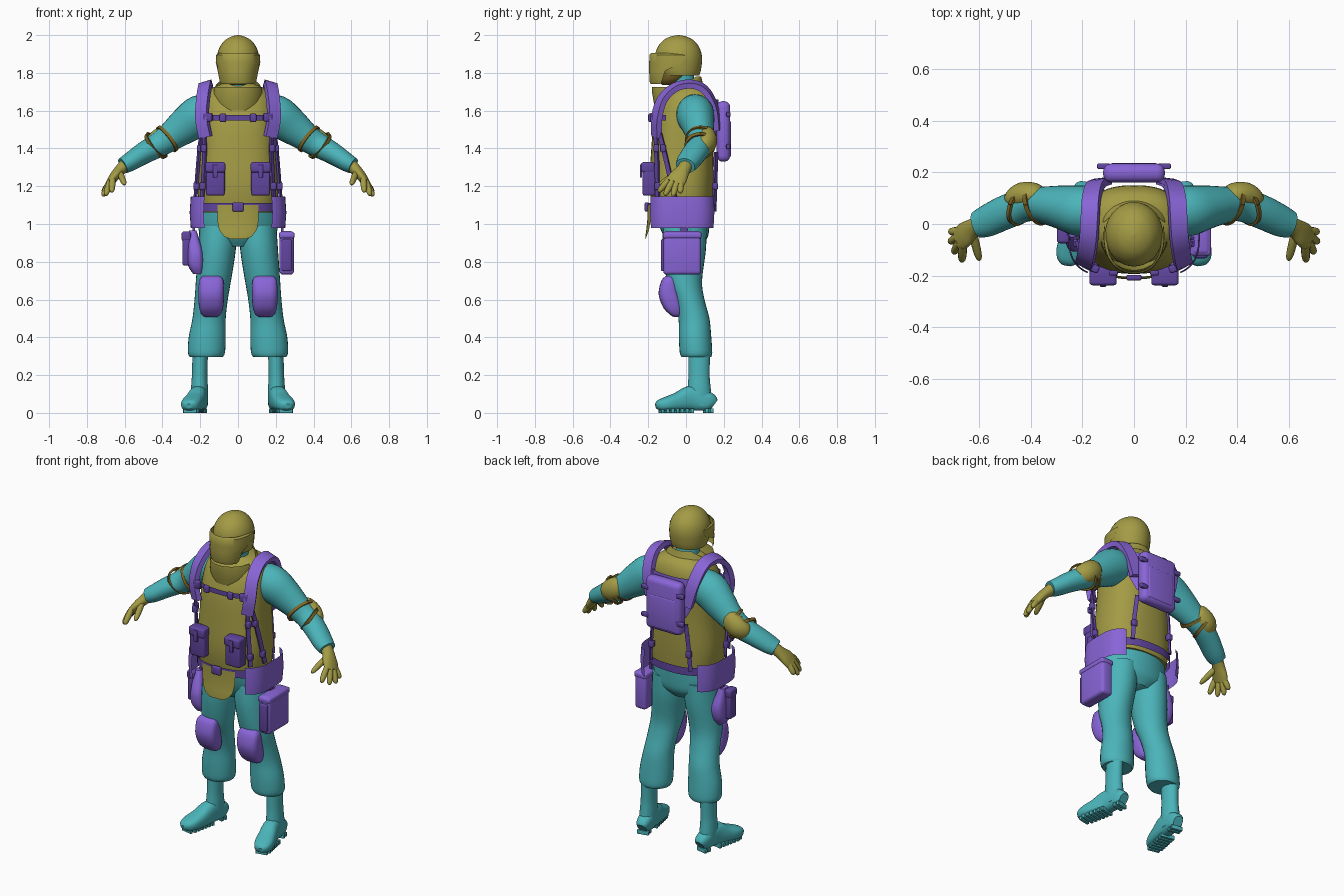
import bpy, bmesh, math
from mathutils import Vector, Matrix

cube = bpy.data.objects.get("Cube")
if cube:
    bpy.data.objects.remove(cube, do_unlink=True)


def material(name, rgb):
    m = bpy.data.materials.new(name)
    m.use_nodes = True
    m.diffuse_color = (*rgb, 1)
    m.node_tree.nodes["Principled BSDF"].inputs["Base Color"].default_value = (*rgb, 1)
    return m


OLIVE = material("olive", (.37, .33, .06))
TEAL = material("teal", (.07, .46, .49))
PURPLE = material("purple", (.25, .13, .68))
DARK = material("dark purple", (.12, .06, .35))
BROWN = material("dark olive", (.2, .13, .02))
made = []


def finish(name, bm, mat):
    bmesh.ops.recalc_face_normals(bm, faces=bm.faces)
    mesh = bpy.data.meshes.new(name)
    bm.to_mesh(mesh)
    bm.free()
    mesh.materials.append(mat)
    ob = bpy.data.objects.new(name, mesh)
    bpy.context.collection.objects.link(ob)
    made.append(ob)
    return ob


def pair(ob):
    """Copy a left part to the right side."""
    bm = bmesh.new()
    bm.from_mesh(ob.data)
    bmesh.ops.scale(bm, vec=(-1, 1, 1), verts=bm.verts)
    finish(ob.name.replace("left", "right"), bm, ob.data.materials[0])


def smooth(rows, sub=4):
    """Catmull-Rom through rows of numbers."""
    rows = [Vector(r) for r in rows]
    out = []
    for i in range(len(rows) - 1):
        a, b, c, d = rows[max(i - 1, 0)], rows[i], rows[i + 1], rows[min(i + 2, len(rows) - 1)]
        for k in range(sub):
            t = k / sub
            out.append(b + (c - a) * (t / 2) + (a * 2 - b * 5 + c * 4 - d) * (t * t / 2)
                       + (b * 3 - a - c * 3 + d) * (t ** 3 / 2))
    return out + [rows[-1]]


def sp(v, p):
    return math.copysign(abs(v) ** (2 / p), v)


def skin(name, rings, mat):
    bm = bmesh.new()
    loops = [[bm.verts.new(p) for p in ring] for ring in rings]
    for a, b in zip(loops, loops[1:]):
        for i in range(len(a)):
            j = (i + 1) % len(a)
            bm.faces.new((a[i], a[j], b[j], b[i]))
    bm.faces.new(loops[0])
    bm.faces.new(loops[-1])
    return finish(name, bm, mat)


def loft(name, rows, mat, ref=None, p=2.0, n=28):
    """Rows are x, y, z, rx, ry; rings lie flat, or across the path if ref is given."""
    rows = smooth(rows)
    pts = [Vector(r[:3]) for r in rows]
    rings = []
    for i, r in enumerate(rows):
        u, v = Vector((1, 0, 0)), Vector((0, 1, 0))
        if ref:
            t = (pts[min(i + 1, len(pts) - 1)] - pts[max(i - 1, 0)]).normalized()
            u = Vector(ref)
            u = (u - t * u.dot(t)).normalized()
            v = t.cross(u)
        rings.append([pts[i] + u * r[3] * sp(math.cos(math.tau * k / n), p)
                      + v * r[4] * sp(math.sin(math.tau * k / n), p) for k in range(n)])
    return skin(name, rings, mat)


def ribbon(name, pts, width, thick, mat, center=(0, 0, 1.4)):
    """Flat strap facing away from a centre."""
    pts = [Vector(q) for q in smooth(pts, 5)]
    rings = []
    for i, q in enumerate(pts):
        t = (pts[min(i + 1, len(pts) - 1)] - pts[max(i - 1, 0)]).normalized()
        out = q - Vector(center)
        out = (out - t * out.dot(t)).normalized()
        w, h = t.cross(out) * width / 2, out * thick / 2
        rings.append([q + w + h, q - w + h, q - w - h, q + w - h])
    return skin(name, rings, mat)


def arc(name, rows, mat, facing=0, thick=.014, p=2.5, n=32):
    """Curved plate; rows are z, rx, ry, cy, half angle. Facing 0 is front, 90 is left."""
    bm = bmesh.new()
    grid = []
    for z, rx, ry, cy, half in rows:
        line = []
        for k in range(n + 1):
            a = math.radians(facing + half * (2 * k / n - 1))
            line.append(bm.verts.new((rx * sp(math.sin(a), p), cy - ry * sp(math.cos(a), p), z)))
        grid.append(line)
    for a, b in zip(grid, grid[1:]):
        for k in range(n):
            bm.faces.new((a[k], a[k + 1], b[k + 1], b[k]))
    bmesh.ops.solidify(bm, geom=bm.faces[:], thickness=thick)
    return finish(name, bm, mat)


def box(name, loc, size, mat, bevel=.008, rot=0):
    bm = bmesh.new()
    bmesh.ops.create_cube(bm, size=1)
    bmesh.ops.scale(bm, vec=size, verts=bm.verts)
    bmesh.ops.bevel(bm, geom=bm.edges[:], offset=bevel, segments=3, profile=.5, affect='EDGES')
    bmesh.ops.transform(bm, matrix=Matrix.Translation(loc) @ Matrix.Rotation(rot, 4, 'Z'), verts=bm.verts)
    return finish(name, bm, mat)


# Body and vest
loft("pelvis", [(0, 0, .88, .08, .08), (0, 0, .93, .19, .115), (0, -.01, 1.0, .21, .135),
                (0, -.02, 1.1, .2, .15)], TEAL)
loft("vest", [(0, -.02, 1.06, .2, .155), (0, -.025, 1.2, .215, .168), (0, -.02, 1.38, .203, .165),
              (0, -.01, 1.54, .197, .16), (0, .005, 1.65, .185, .142), (0, .015, 1.71, .15, .11),
              (0, .01, 1.74, .09, .08)], OLIVE, p=2.5, n=40)
arc("groin_flap", [(1.1, .2, .185, -.02, 28), (1.02, .2, .185, -.02, 28), (.97, .2, .19, -.02, 25),
                   (.935, .2, .195, -.02, 17), (.92, .2, .195, -.02, 8)], OLIVE)
arc("throat_collar", [(1.6, .12, .13, -.03, 50), (1.64, .135, .14, -.03, 62), (1.7, .135, .15, -.03, 72),
                      (1.725, .13, .15, -.03, 76)], OLIVE, p=2)
arc("nape_collar", [(1.69, .14, .11, 0, 90), (1.74, .115, .09, 0, 85), (1.78, .09, .08, 0, 50)],
    OLIVE, facing=180, p=2)

# Head, helmet and visor
loft("neck", [(0, .0, 1.68, .085, .075), (0, -.015, 1.74, .068, .066), (0, -.03, 1.8, .07, .07)], TEAL)
loft("head", [(0, -.09, 1.735, .035, .035), (0, -.07, 1.765, .07, .075), (0, -.045, 1.82, .09, .1)], BROWN)
loft("helmet", [(0, -.03, 1.785, .1, .1), (0, -.035, 1.82, .108, .115), (0, -.04, 1.88, .112, .125),
                (0, -.04, 1.93, .1, .113), (0, -.04, 1.97, .072, .083), (0, -.04, 1.992, .036, .043),
                (0, -.04, 2.0, .003, .003)], OLIVE, n=36)
arc("visor", [(1.905, .108, .14, -.045, 70), (1.895, .117, .148, -.045, 104), (1.855, .118, .15, -.045, 98),
              (1.81, .117, .15, -.045, 66), (1.755, .112, .148, -.045, 58), (1.74, .105, .142, -.045, 52)],
    OLIVE, p=2.2)

# Arms, hands and elbow pads
arm = (0, 1, 0)
pair(loft("left_arm", [(.12, .045, 1.59, .09, .095), (.2, .05, 1.575, .1, .108), (.28, .065, 1.52, .085, .096),
                       (.36, .075, 1.46, .07, .076), (.42, .075, 1.42, .066, .066), (.5, .045, 1.375, .066, .058),
                       (.57, .012, 1.33, .062, .05), (.61, -.003, 1.308, .052, .043)], TEAL, arm))
pair(loft("left_palm", [(.59, .005, 1.318, .036, .036), (.625, -.015, 1.285, .037, .03),
                        (.655, -.04, 1.25, .05, .026), (.68, -.06, 1.215, .05, .02)], OLIVE, arm))
fingers = {"thumb": ((.625, -.04, 1.27), (.6, -.14, 1.21)), "index": ((.665, -.095, 1.23), (.668, -.145, 1.17)),
           "middle": ((.68, -.075, 1.22), (.7, -.112, 1.152)), "ring": ((.685, -.05, 1.215), (.715, -.07, 1.148)),
           "little": ((.682, -.028, 1.215), (.715, -.03, 1.165))}
for key, (a, b) in fingers.items():
    a, b = Vector(a), Vector(b)
    pair(loft("left_" + key, [(*a.lerp(b, f), r, r) for f, r in
                              ((-.2, .015), (.3, .017), (.75, .015), (.95, .01), (1.02, .003))],
              OLIVE, (1, 0, 0), n=12))
pair(loft("left_elbow_pad", [(.35, .1, 1.475, .02, .025), (.38, .11, 1.465, .046, .058),
                             (.43, .11, 1.43, .052, .062), (.47, .09, 1.405, .04, .05),
                             (.49, .075, 1.395, .02, .02)], OLIVE, arm))
for key, x0, lean in (("upper", .375, .02), ("lower", .435, -.025)):
    rows = []
    for k in range(13):
        a = math.tau * k / 12
        rows.append((x0 + lean * math.sin(a) + .045 * math.cos(a), .075 + .074 * math.sin(a),
                     1.445 - (x0 - .385) * .6 + .062 * math.cos(a)))
    pair(ribbon(f"left_elbow_{key}_strap", rows, .018, .01, BROWN, (x0, .075, 1.445)))

# Legs and boots
pair(loft("left_trouser_leg", [(.105, -.005, .99, .098, .115), (.112, -.01, .86, .1, .115),
                               (.13, -.008, .7, .093, .093), (.142, .018, .6, .088, .08),
                               (.153, .042, .5, .088, .082), (.163, .048, .4, .098, .086),
                               (.167, .053, .32, .098, .086), (.168, .055, .295, .086, .078)], TEAL))
pair(loft("left_boot_shaft", [(.2, .07, .32, .041, .058), (.203, .069, .2, .041, .056),
                              (.204, .07, .12, .045, .062), (.204, .075, .04, .043, .065)], TEAL))
pair(loft("left_boot_foot", [(.197, .148, .045, .03, .028), (.2, .12, .06, .05, .042), (.21, .03, .077, .066, .046),
                             (.228, -.04, .06, .05, .052), (.247, -.1, .048, .038, .054),
                             (.258, -.14, .04, .029, .042), (.262, -.158, .035, .014, .02)],
          TEAL, (0, 0, 1), p=2.6))
for i in range(11):
    if i not in (7, 8):
        f = i / 10
        pair(box(f"left_sole_bar_{i}", (.253 - .053 * f, -.13 + .26 * f, .012),
                 (.085 if 0 < i < 7 else .07, .017, .024), TEAL, .002, .2))
pair(loft("left_knee_pad", [(.14, -.085, .725, .045, .02), (.141, -.09, .7, .064, .04), (.142, -.09, .63, .068, .055),
                            (.142, -.07, .56, .064, .052), (.142, -.055, .52, .05, .03),
                            (.142, -.05, .508, .03, .015)], PURPLE, p=3))

# Belt and hip plates
arc("belt", [(1.065, .213, .182, -.02, 180), (1.112, .213, .182, -.02, 180)], DARK, n=64)
box("belt_buckle", (0, -.208, 1.09), (.06, .022, .05), DARK)
pair(arc("left_hip_plate", [(.98, .25, .185, -.02, 56), (1.06, .256, .19, -.02, 56), (1.145, .25, .188, -.02, 56)],
         PURPLE, facing=90, thick=.02, p=3.4))

# Harness
pair(ribbon("left_shoulder_strap", [(.172, -.155, 1.46), (.19, -.155, 1.56), (.185, -.125, 1.66), (.175, -.055, 1.725),
                                    (.17, .03, 1.74), (.165, .1, 1.71), (.15, .15, 1.62), (.12, .165, 1.5)],
            .068, .03, PURPLE, (.1, 0, 1.5)))
arc("back_yoke", [(1.42, .18, .165, .01, 32), (1.52, .19, .17, .005, 50), (1.6, .195, .172, 0, 62),
                  (1.66, .19, .162, .01, 62)], PURPLE, facing=180, thick=.02)
arc("chest_strap", [(1.547, .212, .176, -.01, 62), (1.577, .212, .176, -.01, 62)], DARK)
for key, path in {"front": ((.178, -.16, 1.5), (.178, -.155, 1.35), (.19, -.15, 1.14)),
                  "side": ((.19, -.15, 1.52), (.208, -.11, 1.36), (.225, -.06, 1.14)),
                  "back": ((.11, .16, 1.38), (.125, .155, 1.25), (.135, .15, 1.1))}.items():
    pair(ribbon(f"left_{key}_strap", path, .024, .012, DARK, (0, 0, 1.3)))
    for z in (1.4, 1.2):
        if key != "back" or z < 1.3:
            f = (path[0][2] - z) / (path[0][2] - path[2][2])
            q = Vector(path[0]).lerp(Vector(path[2]), f)
            pair(box(f"left_{key}_strap_clip_{int(z * 10)}", q, (.032, .03, .04), DARK))
pair(box("left_chest_buckle", (.08, -.19, 1.562), (.035, .02, .045), DARK))
pair(box("left_shoulder_clip", (.16, -.17, 1.565), (.05, .03, .045), DARK, rot=.4))

# Front pouches
pair(box("left_front_pouch", (.12, -.195, 1.235), (.1, .07, .17), DARK, .012))
pair(box("left_front_pouch_flap", (.12, -.202, 1.3), (.106, .072, .055), DARK, .012))
pair(box("left_front_pouch_tab", (.12, -.238, 1.28), (.025, .012, .07), DARK, .004))

# Backpack
box("backpack", (0, .198, 1.49), (.24, .072, .32), PURPLE, .03)
box("backpack_panel", (0, .225, 1.45), (.18, .024, .2), PURPLE, .01)
for z in (1.58, 1.41):
    pair(box(f"left_backpack_clip_{int(z * 100)}", (.118, .224, z), (.05, .022, .026), DARK, .006))

# Thigh gear
box("left_thigh_case", (.258, -.02, .847), (.076, .2, .23), PURPLE, .018)
box("left_thigh_case_pocket", (.258, -.118, .835), (.055, .03, .17), DARK, .01)
box("left_thigh_case_lid", (.258, -.02, .94), (.083, .206, .035), PURPLE, .012)
loft("right_holster", [(-.212, -.04, .735, .025, .04), (-.222, -.035, .78, .042, .068), (-.225, -.03, .85, .042, .075),
                       (-.235, -.025, .92, .03, .05), (-.24, -.02, .965, .02, .03)], PURPLE, p=3)
box("right_holster_pouch", (-.272, -.04, .86), (.045, .065, .16), DARK, .01)
box("right_holster_flap", (-.274, -.04, .935), (.05, .07, .05), DARK, .012)
pair(ribbon("left_thigh_hanger", [(.235, -.01, 1.0), (.235, -.01, .93)], .04, .012, DARK, (0, 0, .95)))

# Shading
bpy.ops.object.select_all(action='DESELECT')
for ob in made:
    ob.select_set(True)
bpy.context.view_layer.objects.active = made[0]
bpy.ops.object.shade_smooth_by_angle(angle=math.radians(40))
